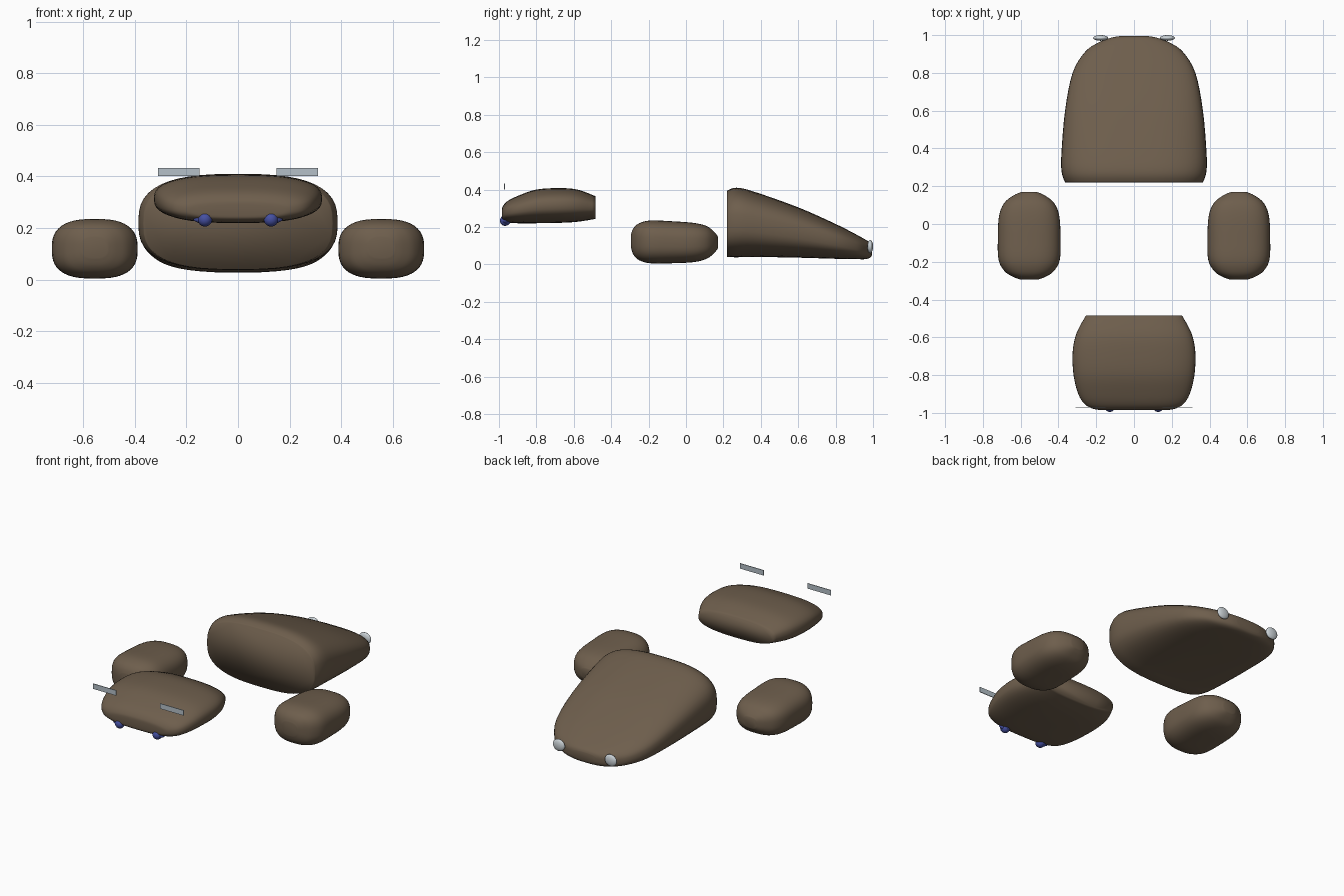
import bpy
import bmesh
from math import sin, cos, pi, copysign
from mathutils import Vector, Matrix

default_cube = bpy.data.objects.get("Cube")
if default_cube:
    bpy.data.objects.remove(default_cube, do_unlink=True)


def make_material(name, red, green, blue):
    material = bpy.data.materials.new(name)
    material.use_nodes = True
    colour = (red, green, blue, 1)
    material.diffuse_color = colour
    material.node_tree.nodes["Principled BSDF"].inputs["Base Color"].default_value = colour
    return material


brown = make_material("brown shell", .155, .112, .073)
blue = make_material("blue lamp", .06, .08, .36)
silver = make_material("pale grey lamp", .6, .65, .68)
steel = make_material("steel plate", .46, .53, .58)


def finish(name, bm, material, smooth=True):
    """Turn a bmesh into a named object with one material."""
    bmesh.ops.recalc_face_normals(bm, faces=bm.faces)
    for face in bm.faces:
        face.smooth = smooth
    mesh = bpy.data.meshes.new(name)
    bm.to_mesh(mesh)
    bm.free()
    mesh.materials.append(material)
    obj = bpy.data.objects.new(name, mesh)
    bpy.context.scene.collection.objects.link(obj)
    return obj


def smooth_stations(stations, steps=4):
    """Pass a Catmull-Rom spline through the cross-section stations."""
    points = [Vector(s) for s in stations]
    padded = [points[0], *points, points[-1]]
    result = []
    for a, b, c, d in zip(padded, padded[1:], padded[2:], padded[3:]):
        for i in range(steps):
            t = i / steps
            result.append(b + (c - a) * (t / 2)
                          + (a * 2 - b * 5 + c * 4 - d) * (t * t / 2)
                          + (b * 3 - a - c * 3 + d) * (t ** 3 / 2))
    return result + [points[-1]]


def rounded_shell(name, stations, power, centre_x=0, segments=48):
    """Loft superellipse sections; each station is y, half width, bottom, top."""
    bm = bmesh.new()
    rings = []
    for y, half_width, bottom, top in smooth_stations(stations):
        ring = []
        for i in range(segments):
            angle = 2 * pi * i / segments
            across = copysign(abs(cos(angle)) ** (2 / power), cos(angle))
            up = copysign(abs(sin(angle)) ** (2 / power), sin(angle))
            ring.append(bm.verts.new((centre_x + half_width * across, y,
                                      (bottom + top) / 2 + (top - bottom) / 2 * up)))
        rings.append(ring)
    for ring, following in zip(rings, rings[1:]):
        for i in range(segments):
            j = (i + 1) % segments
            bm.faces.new((ring[i], ring[j], following[j], following[i]))
    bm.faces.new(rings[0])
    bm.faces.new(rings[-1])
    return finish(name, bm, brown)


# Large tapering rear shell with a flat front end
rounded_shell("rear_shell", [
    (.22, .365, .04, .395), (.27, .382, .038, .41), (.36, .385, .04, .39),
    (.6, .365, .036, .305), (.8, .325, .03, .216), (.91, .26, .028, .16),
    (.96, .19, .028, .132), (.985, .125, .036, .115), (.994, .08, .05, .1)], 2.8)

# Front shell with a flat rear end
rounded_shell("front_shell", [
    (-.985, .16, .25, .29), (-.98, .21, .236, .31), (-.955, .26, .224, .338),
    (-.9, .295, .22, .366), (-.8, .32, .22, .4), (-.68, .325, .222, .408),
    (-.58, .305, .228, .4), (-.485, .255, .243, .365)], 2.6)

# Rounded side pods and the paired small parts
for side, label in ((1, "left"), (-1, "right")):
    rounded_shell(label + "_side_pod", [
        (-.293, .05, .085, .165), (-.28, .085, .05, .195), (-.25, .13, .022, .22),
        (-.19, .162, .006, .235), (-.08, .166, .006, .231), (.04, .16, .012, .222),
        (.11, .133, .03, .205), (.15, .085, .06, .175), (.17, .04, .085, .15)],
        2.7, side * .555)

    # Blue front lamp: a ball with a cone fairing on its outer side
    bm = bmesh.new()
    bmesh.ops.create_uvsphere(
        bm, u_segments=20, v_segments=12, radius=.028,
        matrix=Matrix.Translation((side * .128, -.967, .234)))
    turn = Matrix.Rotation(side * pi / 2, 4, "Y")
    bmesh.ops.create_cone(
        bm, cap_ends=True, segments=20, radius1=.027, radius2=.004, depth=.045,
        matrix=Matrix.Translation((side * .15, -.965, .234)) @ turn)
    finish(label + "_front_lamp", bm, blue)

    # Pale rear lamp: a flattened ball
    bm = bmesh.new()
    bmesh.ops.create_uvsphere(
        bm, u_segments=24, v_segments=14, radius=1,
        matrix=Matrix.Translation((side * .177, .985, .095))
        @ Matrix.Diagonal((.04, .015, .036, 1)))
    finish(label + "_rear_lamp", bm, silver)

    # Thin upright plate above the front shell
    bm = bmesh.new()
    bmesh.ops.create_cube(
        bm, size=1,
        matrix=Matrix.Translation((side * .23, -.97, .417))
        @ Matrix.Diagonal((.16, .004, .032, 1)))
    finish(label + "_front_plate", bm, steel, smooth=False)
